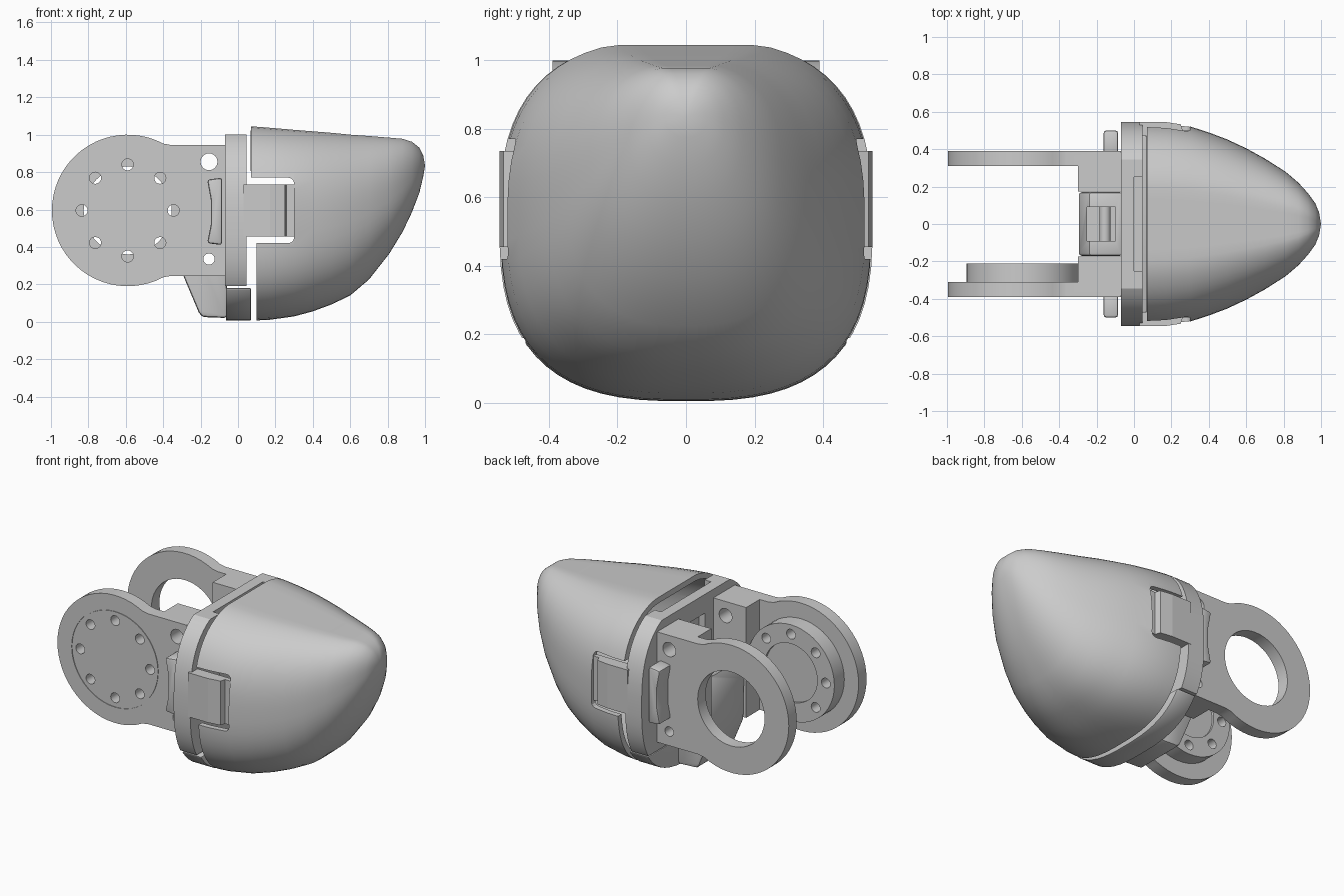
import bpy, bmesh, math
from mathutils import Vector

cube = bpy.data.objects.get("Cube")
if cube:
    bpy.data.objects.remove(cube, do_unlink=True)


def finish(name, bm):
    bmesh.ops.recalc_face_normals(bm, faces=bm.faces)
    mesh = bpy.data.meshes.new(name)
    bm.to_mesh(mesh)
    bm.free()
    ob = bpy.data.objects.new(name, mesh)
    bpy.context.collection.objects.link(ob)
    return ob


def prism(name, points, axis, a, b):
    """Extrude a 2D outline along x (outline in y,z) or y (outline in x,z)."""
    bm = bmesh.new()
    place = (lambda u, v, t: (t, u, v)) if axis == "x" else (lambda u, v, t: (u, t, v))
    face = bm.faces.new([bm.verts.new(place(u, v, a)) for u, v in points])
    new = bmesh.ops.extrude_face_region(bm, geom=[face])["geom"]
    verts = [g for g in new if isinstance(g, bmesh.types.BMVert)]
    bmesh.ops.translate(bm, verts=verts, vec=Vector(place(0, 0, b - a)))
    return finish(name, bm)


def box(name, x, y, z):
    outline = [(x[0], z[0]), (x[1], z[0]), (x[1], z[1]), (x[0], z[1])]
    return prism(name, outline, "y", *y)


def disc(name, cx, cz, r, y0, y1, n=48):
    ring = [math.tau * i / n for i in range(n)]
    return prism(name, [(cx + r * math.cos(t), cz + r * math.sin(t)) for t in ring], "y", y0, y1)


def apply(ob, kind, **settings):
    mod = ob.modifiers.new(kind.title(), kind)
    for key, value in settings.items():
        setattr(mod, key, value)
    bpy.context.view_layer.objects.active = ob
    bpy.ops.object.modifier_apply(modifier=mod.name)


def combine(ob, others, operation="DIFFERENCE"):
    for other in others:
        apply(ob, "BOOLEAN", operation=operation, object=other, solver="EXACT")
        bpy.data.objects.remove(other, do_unlink=True)


def smooth(ob, angle=30):
    bpy.ops.object.select_all(action="DESELECT")
    ob.select_set(True)
    bpy.context.view_layer.objects.active = ob
    bpy.ops.object.shade_smooth_by_angle(angle=math.radians(angle))


def section(half, top, bottom, n=64, power=2.75, flat=0.97):
    """Rounded square cross-section with a flattened top, as (y, z) pairs."""
    mid, high = (top + bottom) / 2, (top - bottom) / 2
    out = []
    for i in range(n):
        t = math.tau * (i + 0.5) / n
        c, s = math.cos(t), math.sin(t)
        y = math.copysign(abs(c) ** (2 / power), c)
        z = min(math.copysign(abs(s) ** (2 / power), s), flat)
        out.append((half * y, mid + high * (z / flat if z > 0 else z)))
    return out


# Fingertip shell: stations of x, half width, top, bottom
stations = [
    (0.07, 0.542, 1.045, 0.005), (0.17, 0.54, 1.037, 0.01), (0.3, 0.522, 1.026, 0.028),
    (0.4, 0.49, 1.018, 0.055), (0.5, 0.452, 1.01, 0.092), (0.6, 0.405, 1.0, 0.14),
    (0.7, 0.35, 0.993, 0.225), (0.81, 0.28, 0.984, 0.365), (0.88, 0.22, 0.978, 0.48),
    (0.93, 0.165, 0.962, 0.585), (0.97, 0.11, 0.93, 0.69), (0.99, 0.06, 0.89, 0.775),
]
bm = bmesh.new()
rings = []
for k, (x, half, top, bottom) in enumerate(stations):
    power = 2.75 - 0.5 * k / len(stations)
    rings.append([bm.verts.new((x, y, z)) for y, z in section(half, top, bottom, power=power)])
for r0, r1 in zip(rings, rings[1:]):
    for i in range(len(r0)):
        j = (i + 1) % len(r0)
        bm.faces.new((r0[i], r0[j], r1[j], r1[i]))
nose = bm.verts.new((1, 0, 0.835))
for i in range(len(rings[-1])):
    bm.faces.new((rings[-1][i], rings[-1][(i + 1) % len(rings[-1])], nose))
shell = finish("fingertip_shell", bm)
apply(shell, "SOLIDIFY", thickness=0.035, offset=-1)
notch = box("notch_cutter", (0, 0.3), (-1, 1), (0.42, 0.77))
apply(notch, "BEVEL", width=0.03, segments=3)
combine(shell, [notch, box("rear_cutter", (0, 0.1), (-1, 1), (-0.1, 0.45))])
smooth(shell)

# Mounting plate between arms and shell
outline = section(0.545, 1.045, 0.005)
plate = prism("mounting_plate", outline, "x", -0.07, 0.045)
combine(plate, [
    box("top_cutter", (-1, 1), (-1, 1), (1.0, 1.3)),
    box("bottom_cutter", (-1, 1), (-1, 1), (-0.3, 0.19)),
    box("front_pocket", (0.0, 0.2), (-0.25, 0.25), (0.3, 1.2)),
    box("rear_slot", (-0.2, -0.03), (-0.09, 0.09), (0.55, 0.88)),
])
smooth(plate)

# Side tabs that sit in the shell notches
for side, sign in (("left", 1), ("right", -1)):
    bm = bmesh.new()
    profile = [(0.03, 0.545), (0.17, 0.545), (0.25, 0.533), (0.26, 0.5), (0.3, 0.5),
               (0.3, 0.47), (0.03, 0.47)]
    face = bm.faces.new([bm.verts.new((x, sign * y, 0.455)) for x, y in profile])
    new = bmesh.ops.extrude_face_region(bm, geom=[face])["geom"]
    verts = [g for g in new if isinstance(g, bmesh.types.BMVert)]
    bmesh.ops.translate(bm, verts=verts, vec=(0, 0, 0.28))
    finish("tab_" + side, bm)

# Hinge arms: round end, neck and thick root
CX, CZ, R = -0.59, 0.595, 0.405
arc = [math.radians(62 + 236 * i / 40) for i in range(41)]
arm_outline = [(CX + R * math.cos(t), CZ + R * math.sin(t)) for t in arc]
arm_outline += [(-0.36, 0.245), (-0.065, 0.245), (-0.065, 0.945), (-0.36, 0.945)]


def arm(name, sign):
    ob = prism(name, arm_outline, "y", sign * 0.31, sign * 0.39)
    root = box("root", (-0.3, -0.065), sorted((sign * 0.175, sign * 0.35)), (0.245, 0.945))
    combine(ob, [root], "UNION")
    return ob


def neck_holes():
    return [disc("hole", -0.155, 0.855, 0.045, -1, 1, 24),
            disc("hole", -0.155, 0.335, 0.03, -1, 1, 24)]


front_arm = arm("front_arm", -1)
combine(front_arm, [disc("boss", CX, CZ, 0.305, -0.35, -0.21)], "UNION")
bolts = [math.tau * i / 8 for i in range(8)]
combine(front_arm, neck_holes() + [disc("recess", CX, CZ, 0.185, -0.225, -0.1)] + [
    disc("bolt_hole", CX + 0.245 * math.cos(t), CZ + 0.245 * math.sin(t), 0.031, -1, 0, 20)
    for t in bolts])
smooth(front_arm)
# Thin groove line around the bolted disc
groove = disc("groove", CX, CZ, 0.305, -0.42, -0.386)
combine(groove, [disc("groove_core", CX, CZ, 0.301, -0.5, -0.3)])
combine(front_arm, [groove])
smooth(front_arm)

back_arm = arm("back_arm", 1)
combine(back_arm, neck_holes() + [disc("bearing_hole", CX, CZ, 0.235, 0, 1)])
smooth(back_arm)

# Side grips on the arm roots
grip = [(-0.165, 0.76), (-0.085, 0.77), (-0.085, 0.41), (-0.165, 0.42),
        (-0.145, 0.52), (-0.145, 0.65)]
for side, sign in (("back", 1), ("front", -1)):
    ob = prism("grip_" + side, grip, "y", sign * 0.37, sign * 0.5)
    apply(ob, "BEVEL", width=0.014, segments=2)
    smooth(ob)

# Latch: curved lower rim and a central body with a pocket and pin
rim = prism("latch_rim", outline, "x", -0.065, 0.07)
combine(rim, [box("rim_cutter", (-1, 1), (-1, 1), (0.18, 1.3))])
apply(rim, "BEVEL", width=0.015, segments=2, limit_method="ANGLE", angle_limit=math.radians(40))
smooth(rim)

body_outline = [(-0.29, 0.24), (-0.295, 0.5), (-0.24, 0.62), (-0.06, 0.62),
                (-0.06, 0.02), (-0.19, 0.025), (-0.21, 0.05)]
body = prism("latch_body", body_outline, "y", -0.17, 0.17)
apply(body, "BEVEL", width=0.015, segments=2)
combine(body, [box("pocket", (-0.25, -0.1), (-0.09, 0.09), (0.42, 0.8)),
               disc("pin_hole", -0.155, 0.335, 0.03, -1, 1, 24)])
smooth(body)
smooth(disc("latch_pin", -0.155, 0.53, 0.03, -0.1, 0.1, 24))
